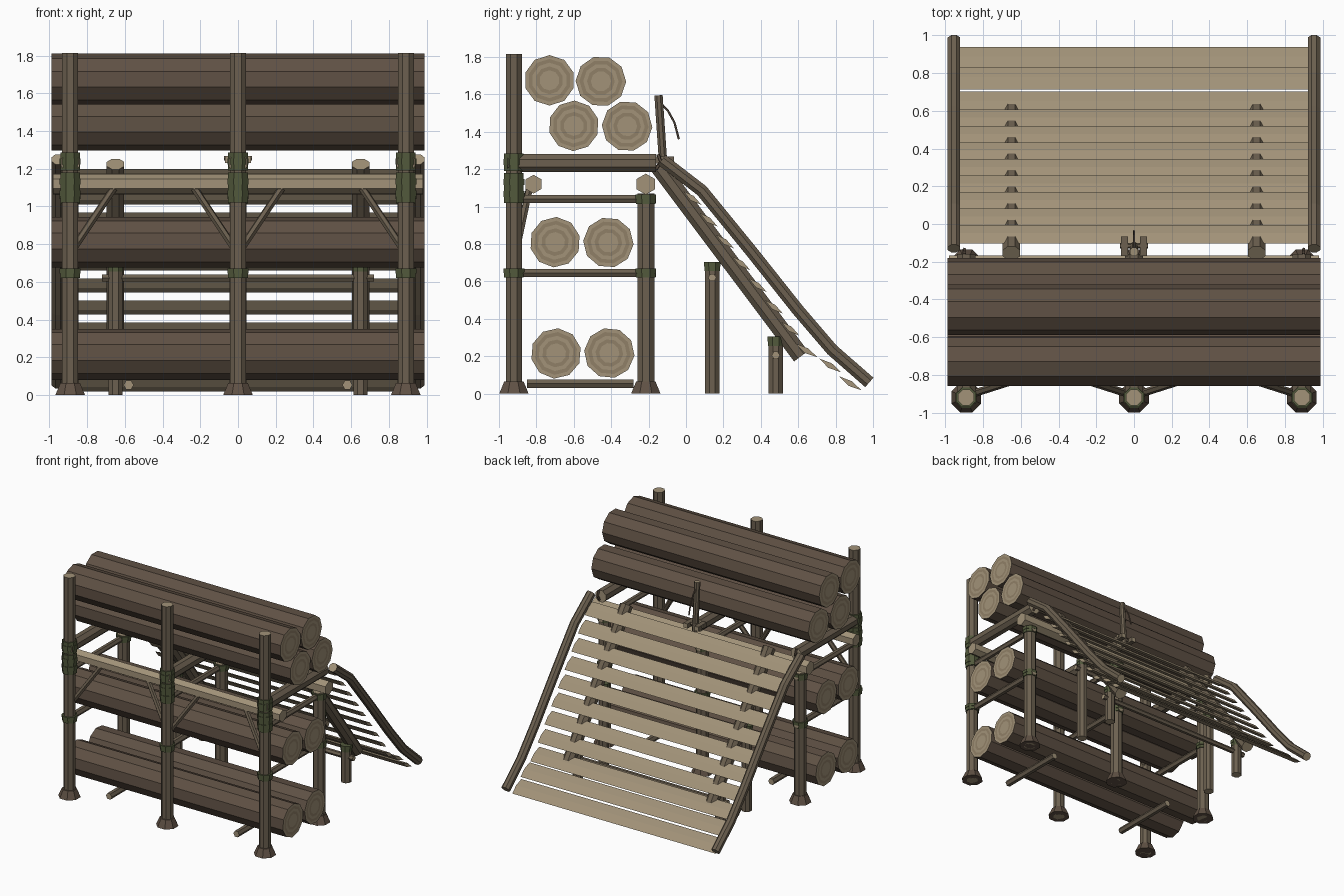
import bpy, bmesh, math
from mathutils import Vector, Matrix

if "Cube" in bpy.data.objects:
    bpy.data.objects.remove(bpy.data.objects["Cube"])


def material(name, rgb):
    m = bpy.data.materials.new(name)
    m.diffuse_color = (*rgb, 1)
    m.use_nodes = True
    m.node_tree.nodes["Principled BSDF"].inputs["Base Color"].default_value = m.diffuse_color
    return m


BARK = material("bark", (0.115, 0.082, 0.058))
POST = material("weathered_wood", (0.15, 0.118, 0.08))
TAN = material("cut_wood", (0.36, 0.29, 0.19))
RING = material("growth_ring", (0.28, 0.215, 0.135))
GREEN = material("green_rope", (0.085, 0.1, 0.045))


def finish(name, bm, mats):
    bmesh.ops.recalc_face_normals(bm, faces=bm.faces)
    me = bpy.data.meshes.new(name)
    bm.to_mesh(me)
    bm.free()
    for m in mats:
        me.materials.append(m)
    ob = bpy.data.objects.new(name, me)
    bpy.context.collection.objects.link(ob)
    return ob


def pole(name, a, b, r, n=8, mat=POST, end=TAN, r2=None, rings=0, spin=None):
    """Faceted pole from a to b, with cut-wood ends and optional growth rings."""
    a, b = Vector(a), Vector(b)
    d = b - a
    bm = bmesh.new()
    rot = Matrix.Rotation(math.pi / n if spin is None else spin, 4, 'Z')
    bmesh.ops.create_cone(bm, cap_ends=True, segments=n, radius1=r,
                          radius2=r if r2 is None else r2, depth=d.length, matrix=rot)
    caps = [f for f in bm.faces if abs(f.normal.z) > 0.95]
    for f in caps:
        f.material_index = 1
    for i in range(rings):
        new = bmesh.ops.inset_individual(bm, faces=caps, thickness=r * 0.9 / (rings + 1))
        for f in new['faces']:
            f.material_index = 1 + i % 2
    q = d.to_track_quat('Z', 'Y').to_matrix().to_4x4()
    bm.transform(Matrix.Translation((a + b) / 2) @ q)
    return finish(name, bm, [mat, end, RING])


def sweep(name, pts, r, n=8, mat=POST, end=TAN):
    """Bent pole lying in a plane of constant x."""
    bm = bmesh.new()
    pts = [Vector(p) for p in pts]
    loops = []
    for i, p in enumerate(pts):
        t = (pts[min(i + 1, len(pts) - 1)] - pts[max(i - 1, 0)]).normalized()
        u = Vector((1, 0, 0))
        v = t.cross(u)
        ang = [2 * math.pi * (k + 0.5) / n for k in range(n)]
        loops.append([bm.verts.new(p + r * (math.cos(w) * u + math.sin(w) * v)) for w in ang])
    for l, m in zip(loops, loops[1:]):
        for k in range(n):
            bm.faces.new((l[k], l[(k + 1) % n], m[(k + 1) % n], m[k]))
    for l in (loops[0], loops[-1]):
        bm.faces.new(l).material_index = 1
    return finish(name, bm, [mat, end])


def wrap(name, x, y, z0, z1, r=0.056):
    """Lashing: a stack of rope bands around an upright."""
    n = max(2, round((z1 - z0) / 0.03))
    h = (z1 - z0) / n
    for i in range(n):
        pole(name, (x, y, z0 + i * h), (x, y, z0 + (i + 1) * h),
             r + 0.004 * (i % 2), 8, GREEN, GREEN)


FY, BY = -0.92, -0.215
for x in (-0.89, 0, 0.89):
    # uprights and flared feet
    pole("front_post", (x, FY, 0), (x, FY, 1.815), 0.046)
    pole("back_post", (x, BY, 0), (x, BY, 1.07), 0.049)
    for y in (FY, BY):
        pole("post_foot", (x, y, 0), (x, y, 0.065), 0.085, 8, BARK, BARK, r2=0.056)
        wrap("shelf_lashing", x, y, 0.62, 0.67)
    # cross beams and shelf bars
    pole("deck_cross_beam", (x, -0.955, 1.232), (x, -0.16, 1.232), 0.052)
    pole("upper_shelf_bar", (x, -0.95, 1.04), (x, -0.16, 1.04), 0.024, 6)
    pole("middle_shelf_bar", (x, -0.95, 0.645), (x, -0.16, 0.645), 0.026, 6)
    wrap("back_post_lashing", x, BY, 1.015, 1.065)
    wrap("beam_lashing", x, FY, 1.02, 1.18)
    wrap("deck_lashing", x, FY, 1.19, 1.285)
    # diagonal braces
    for s in (-1, 1):
        if abs(x + s * 0.24) < 0.9:
            pole("brace", (x + s * 0.02, -0.905, 0.78), (x + s * 0.24, -0.835, 1.11), 0.02, 6)

# long beams
pole("front_long_beam", (-0.98, -0.815, 1.12), (0.98, -0.815, 1.12), 0.05, 6, TAN, spin=0)
pole("back_long_beam", (-0.98, BY, 1.12), (0.98, BY, 1.12), 0.056, 6, TAN, spin=0)
for x in (-0.58, 0.58):
    pole("ground_bar", (x, -0.85, 0.053), (x, -0.28, 0.053), 0.027, 6)

# stacked logs
for i, (y, z) in enumerate([(-0.73, 1.675), (-0.455, 1.67), (-0.6, 1.432), (-0.315, 1.43),
                            (-0.7, 0.81), (-0.415, 0.808), (-0.695, 0.215), (-0.41, 0.217)]):
    pole("log", (-0.988, y, z), (0.988, y, z), 0.135, 10, BARK, rings=5, spin=0.3 * i)

# ramp slats, overlapping like louvres
for i in range(11):
    if i < 9:
        cy, cz = -0.055 + 0.0873 * i, 1.16 - 0.1165 * i
    else:
        cy, cz = (0.77, 0.148) if i == 9 else (0.878, 0.052)
    w = 1.0 if i < 8 else 1.2
    sec = [(-0.048, 0.04), (0.008, 0.014), (0.05, -0.034), (-0.008, -0.01)]
    bm = bmesh.new()
    ends = [[bm.verts.new((x, cy + w * y, cz + z)) for y, z in sec] for x in (-0.925, 0.925)]
    for e in ends:
        bm.faces.new(e)
    for k in range(4):
        bm.faces.new((ends[0][k], ends[0][k - 1], ends[1][k - 1], ends[1][k]))
    finish("ramp_slat", bm, [TAN])

for s in (-1, 1):
    # bent side rails
    sweep("ramp_side_rail", [(s * 0.955, y, z) for y, z in
          [(-0.13, 1.25), (0.085, 1.085), (0.35, 0.76), (0.6, 0.445), (0.78, 0.235), (0.98, 0.06)]], 0.036)
    # stringers with their short supports
    x = s * 0.65
    pole("ramp_stringer", (x, -0.155, 1.225), (x, 0.615, 0.2), 0.05)
    for y, h in ((0.14, 0.7), (0.48, 0.3)):
        pole("ramp_support", (x, y, 0), (x, y, h), 0.041)
        wrap("ramp_support_lashing", x, y, h - 0.045, h + 0.005, 0.044)
    # loose rope end at the deck corner
    sweep("corner_rope", [(s * 0.9, -0.16, 1.2), (s * 0.9, -0.135, 1.24), (s * 0.9, -0.15, 1.28)], 0.01, 5, BARK, BARK)
for y, z in ((0.14, 0.62), (0.48, 0.205)):
    pole("ramp_support_tie", (-0.72, y, z), (0.72, y, z), 0.022, 6)

# release lever with pull rope and pivot
pole("lever", (0, -0.12, 1.2), (0, -0.147, 1.595), 0.024, 8)
sweep("lever_rope", [(0, -0.135, 1.55), (0, -0.095, 1.51), (0, -0.062, 1.45), (0, -0.038, 1.36)], 0.006, 5, BARK, BARK)
pole("lever_axle", (-0.075, -0.115, 1.255), (0.075, -0.115, 1.255), 0.014, 6)
for s in (-1, 1):
    pole("lever_bracket", (s * 0.05, -0.17, 1.25), (s * 0.05, -0.065, 1.25), 0.026, 4)
